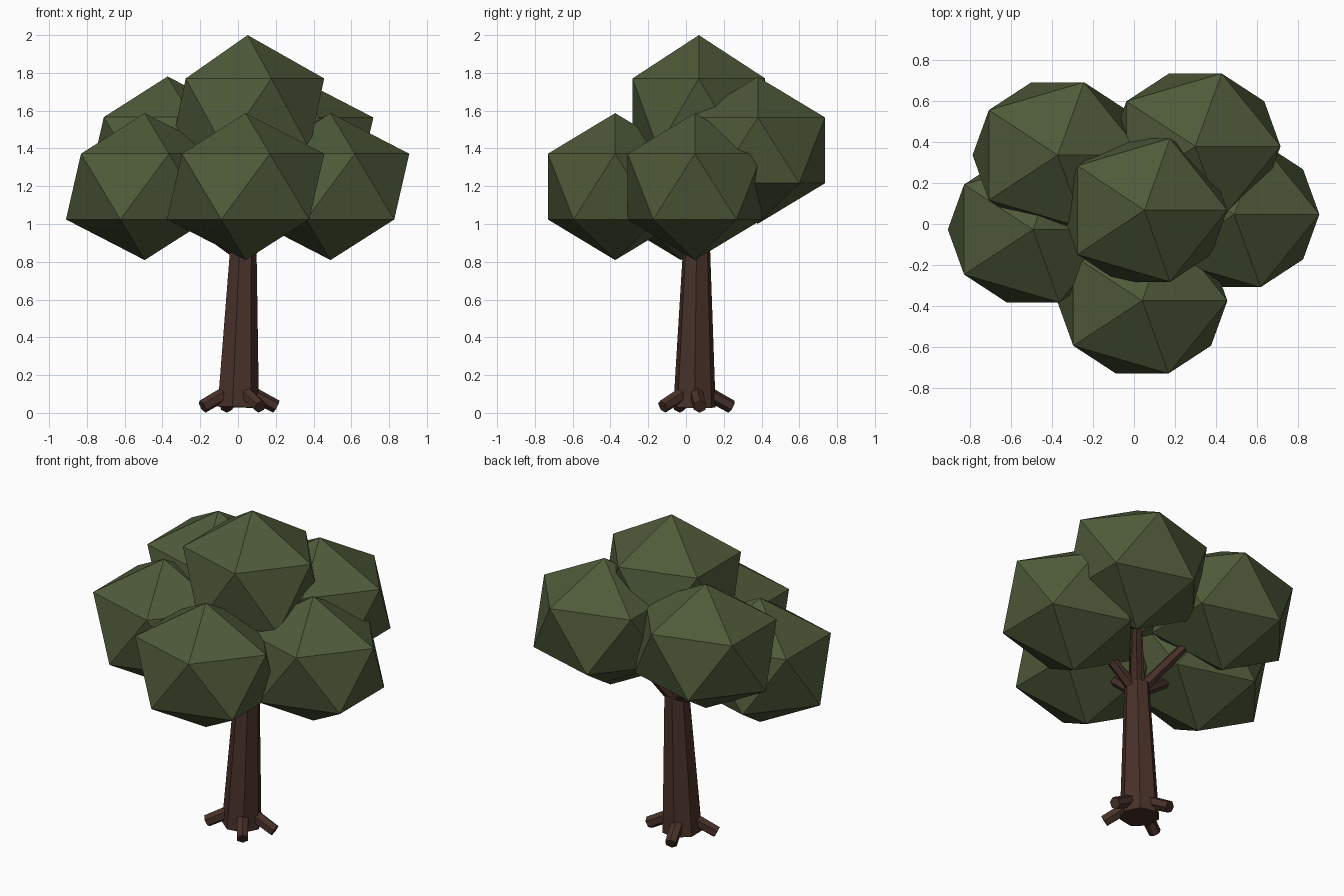
import bpy, math
from mathutils import Vector

if "Cube" in bpy.data.objects:
    bpy.data.objects.remove(bpy.data.objects["Cube"])


def material(name, rgb):
    m = bpy.data.materials.new(name)
    m.diffuse_color = (*rgb, 1)
    m.use_nodes = True
    m.node_tree.nodes["Principled BSDF"].inputs["Base Color"].default_value = m.diffuse_color
    return m


LEAF = material("leaf green", (0.078, 0.103, 0.042))
BARK = material("bark brown", (0.066, 0.031, 0.022))


def limb(name, a, b, r1, r2, sides):
    """Tapered faceted cylinder from a to b, first corner facing +x."""
    a, b = Vector(a), Vector(b)
    u = (b - a).normalized()
    side = Vector((1, 0, 0)) if abs(u.z) > 0.9 else Vector((0, 0, 1))
    side = (side - u * side.dot(u)).normalized()
    other = u.cross(side)
    verts = []
    for c, r in ((a, r1), (b, r2)):
        for i in range(sides):
            t = 2 * math.pi * i / sides
            verts.append(c + r * (math.cos(t) * side + math.sin(t) * other))
    faces = [(i, (i + 1) % sides, sides + (i + 1) % sides, sides + i) for i in range(sides)]
    faces += [tuple(reversed(range(sides))), tuple(range(sides, 2 * sides))]
    me = bpy.data.meshes.new(name)
    me.from_pydata(verts, [], faces)
    me.materials.append(BARK)
    ob = bpy.data.objects.new(name, me)
    bpy.context.collection.objects.link(ob)


def leaf_clump(name, centre, scale):
    bpy.ops.mesh.primitive_ico_sphere_add(subdivisions=1, radius=1, location=centre)
    ob = bpy.context.object
    ob.name = name
    ob.scale = scale
    ob.data.materials.append(LEAF)


# Foliage: five equal clumps round a taller crown
clumps = {
    "front": (0.04, -0.375, 1.198),
    "left": (-0.494, -0.027, 1.198),
    "right": (0.49, 0.047, 1.198),
    "back_left": (-0.373, 0.337, 1.392),
    "back_right": (0.30, 0.38, 1.39),
}
for key, c in clumps.items():
    leaf_clump(key + "_foliage", c, (0.466, 0.419, 0.389))
leaf_clump("top_foliage", (0.051, 0.068, 1.585), (0.453, 0.413, 0.415))

# Trunk with a thinner leader running up into the crown
limb("trunk", (-0.004, 0.045, 0.03), (0.025, 0.056, 0.88), 0.115, 0.073, 7)
limb("upper_trunk", (0.025, 0.056, 0.85), (0.045, 0.065, 1.4), 0.048, 0.035, 6)

# Branches reaching into each clump
fork = Vector((0.025, 0.055, 0.83))
for key, c in clumps.items():
    end = fork.lerp(Vector(c), 0.75)
    limb(key + "_branch", fork, end, 0.036, 0.028, 6)

# Four stubby roots
for i, deg in enumerate((8, 108, 204, 305)):
    d = Vector((math.cos(math.radians(deg)), math.sin(math.radians(deg)), 0))
    base = Vector((0, 0.045, 0))
    limb(f"root_{i + 1}", base + d * 0.06 + Vector((0, 0, 0.11)),
         base + d * 0.205 + Vector((0, 0, 0.033)), 0.038, 0.036, 6)
